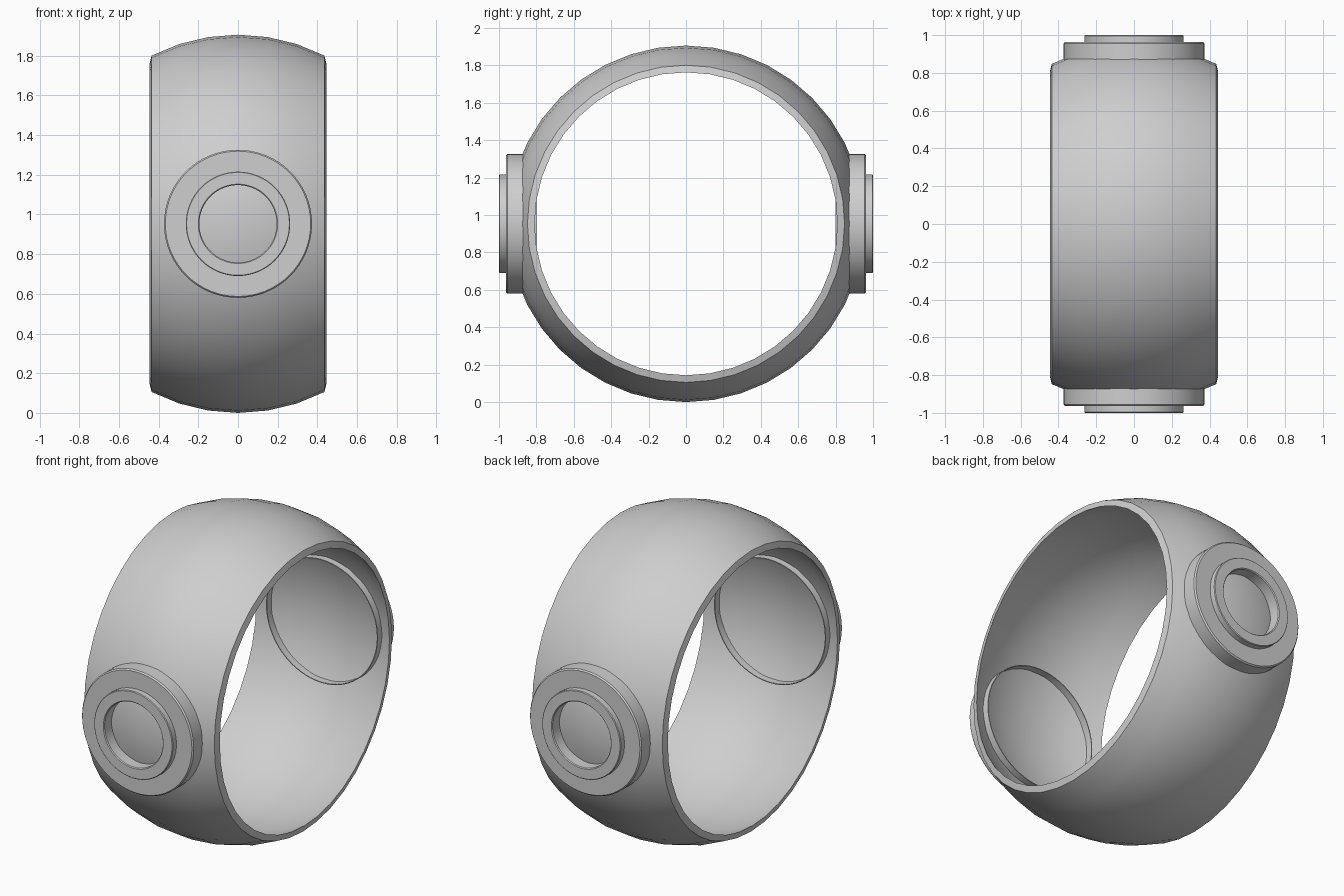
import bpy, bmesh, math
from mathutils import Matrix, Vector

cube = bpy.data.objects.get("Cube")
if cube:
    bpy.data.objects.remove(cube)

CENTRE = Vector((0, 0, 0.953))

grey = bpy.data.materials.new("light_grey")
grey.use_nodes = True
grey.diffuse_color = (0.62, 0.62, 0.62, 1)
grey.node_tree.nodes["Principled BSDF"].inputs["Base Color"].default_value = (0.62, 0.62, 0.62, 1)


def lathe(name, profile, segments, turn):
    """Revolve a closed (radius, height) profile about z, then turn it into place."""
    bm = bmesh.new()
    rings = []
    for i in range(segments):
        a = 2 * math.pi * i / segments
        rings.append([bm.verts.new((r * math.cos(a), r * math.sin(a), h)) for r, h in profile])
    n = len(profile)
    for i in range(segments):
        a, b = rings[i], rings[(i + 1) % segments]
        for j in range(n):
            k = (j + 1) % n
            bm.faces.new((a[j], b[j], b[k], a[k]))
    bmesh.ops.transform(bm, matrix=Matrix.Translation(CENTRE) @ turn, verts=bm.verts)
    bmesh.ops.recalc_face_normals(bm, faces=bm.faces)
    mesh = bpy.data.meshes.new(name)
    bm.to_mesh(mesh)
    bm.free()
    mesh.materials.append(grey)
    obj = bpy.data.objects.new(name, mesh)
    bpy.context.collection.objects.link(obj)
    bpy.ops.object.select_all(action='DESELECT')
    obj.select_set(True)
    bpy.context.view_layer.objects.active = obj
    bpy.ops.object.shade_smooth_by_angle(angle=math.radians(25))
    return obj


def arc(radius, half_width, steps):
    """Points of a spherical band from one rim to the other."""
    limit = math.asin(half_width / radius)
    angles = [limit * (2 * i / steps - 1) for i in range(steps + 1)]
    return [(radius * math.cos(a), radius * math.sin(a)) for a in angles]


# Thin spherical band, open on both sides
band = arc(0.953, 0.435, 6) + arc(0.924, 0.445, 6)[::-1]
lathe("spherical_band", band, 40, Matrix.Rotation(math.pi / 2, 4, 'Y'))

# Stepped round hubs; their thin collars reach through to the inside
hub = [(0.368, 0.80), (0.373, 0.80), (0.373, 0.955), (0.366, 0.963),
       (0.263, 0.963), (0.263, 0.996), (0.259, 1.0), (0.2, 1.0),
       (0.195, 0.995), (0.195, 0.915), (0.368, 0.87)]
for name, side in (("front_hub", 1), ("back_hub", -1)):
    lathe(name, hub, 64, Matrix.Rotation(side * math.pi / 2, 4, 'X'))
